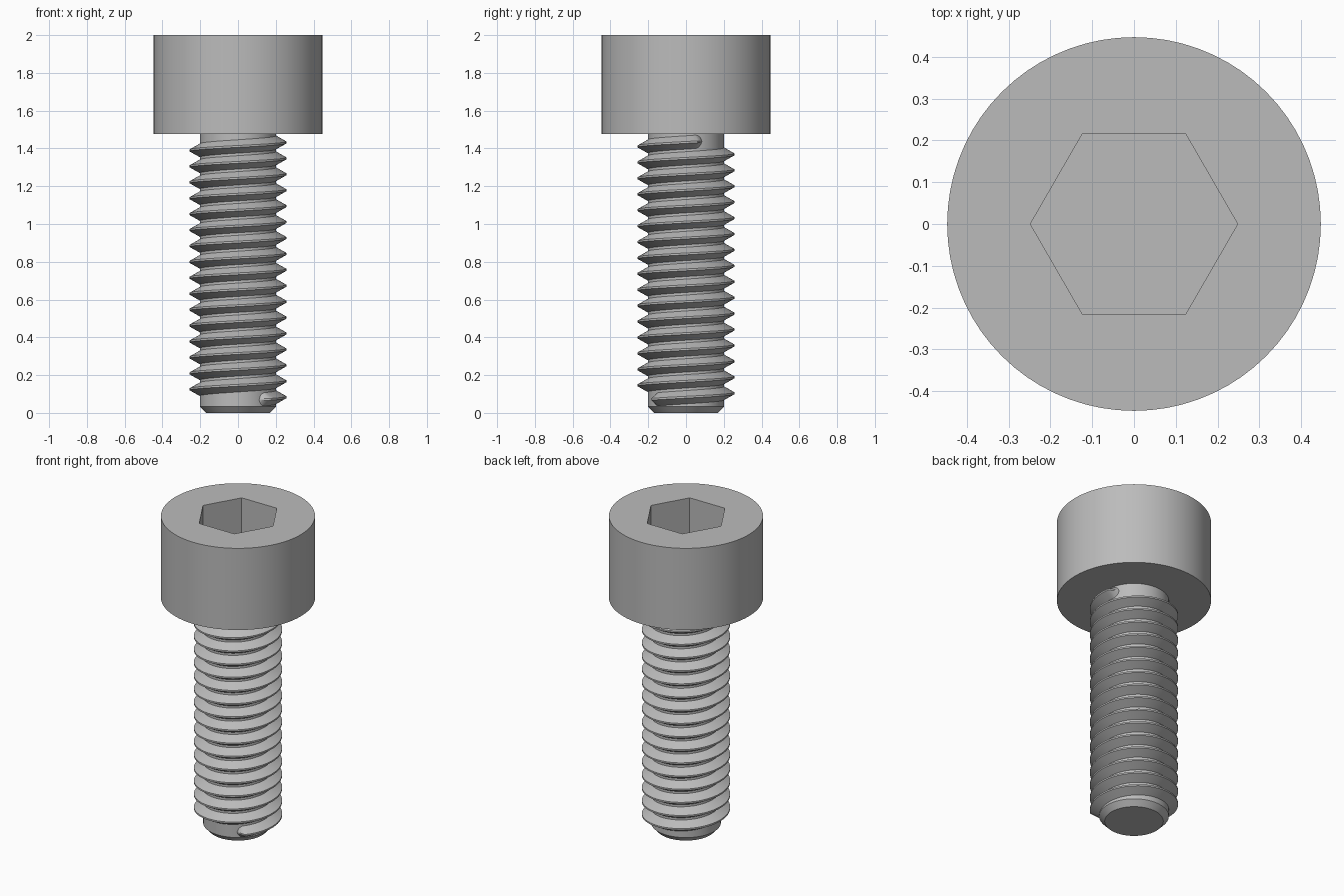
import bpy, bmesh
from math import pi, cos, sin, radians, sqrt

if "Cube" in bpy.data.objects:
    bpy.data.objects.remove(bpy.data.objects["Cube"], do_unlink=True)

steel = bpy.data.materials.new("steel_grey")
steel.use_nodes = True
GREY = (0.5, 0.5, 0.5, 1)
steel.diffuse_color = GREY
steel.node_tree.nodes["Principled BSDF"].inputs["Base Color"].default_value = GREY

SEGMENTS = 72          # a multiple of six, so socket corners fall on points


def skin(name, rings, closed_section=True):
    """Join equal rings of points with quads and cap both ends."""
    bm = bmesh.new()
    loops = [[bm.verts.new(p) for p in ring] for ring in rings]
    n = len(loops[0])
    for a, b in zip(loops, loops[1:]):
        for i in range(n):
            j = (i + 1) % n
            bm.faces.new((a[i], a[j], b[j], b[i]))
    bm.faces.new(loops[0][::-1])
    bm.faces.new(loops[-1])
    bmesh.ops.recalc_face_normals(bm, faces=bm.faces)
    mesh = bpy.data.meshes.new(name)
    bm.to_mesh(mesh)
    bm.free()
    mesh.materials.append(steel)
    obj = bpy.data.objects.new(name, mesh)
    bpy.context.collection.objects.link(obj)
    bpy.ops.object.select_all(action='DESELECT')
    obj.select_set(True)
    bpy.context.view_layer.objects.active = obj
    bpy.ops.object.shade_smooth_by_angle(angle=radians(25))
    return obj


def ring(radius, z, hexagon=False):
    """Circle of points, or the same number of points along a hexagon."""
    points = []
    for i in range(SEGMENTS):
        a = 2 * pi * i / SEGMENTS
        r = radius
        if hexagon:
            r *= cos(pi / 6) / cos(a % (pi / 3) - pi / 6)
        points.append((r * cos(a), r * sin(a), z))
    return points


# Cylindrical head with a hexagonal socket
HEAD_R, HEAD_BASE, TOP = 0.447, 1.477, 2.0
SOCKET_R, SOCKET_DEPTH = 0.248, 0.263
skin("head", [ring(HEAD_R, HEAD_BASE), ring(HEAD_R, TOP),
              ring(SOCKET_R, TOP, True), ring(SOCKET_R, TOP - SOCKET_DEPTH, True)])

# Shank core with a chamfered tip
CORE_R = 0.202
skin("shank", [ring(0.17, 0), ring(CORE_R, 0.034), ring(CORE_R, HEAD_BASE + 0.01)])

# Right-handed helical thread, with half-cone run-outs at both ends
PITCH, CREST_R, Z_START = 0.0843, 0.256, 0.083
HALF_ROOT, HALF_CREST = 0.037, 0.005
FIRST, LAST = radians(-46), 16 * 2 * pi + radians(14)
RUNOUT = HALF_ROOT / CORE_R


def thread_section(t):
    past = max(FIRST - t, t - LAST, 0) / RUNOUT
    width = max(sqrt(max(1 - past * past, 0)), 0.02)
    height = max(1 - past, 0.02)
    z = Z_START + PITCH * t / (2 * pi)
    root = CORE_R - 0.003
    crest = CORE_R + (CREST_R - CORE_R) * height
    profile = [(root, -HALF_ROOT * width), (crest, -HALF_CREST * width),
               (crest, HALF_CREST * width), (root, HALF_ROOT * width)]
    return [(r * cos(t), r * sin(t), z + dz) for r, dz in profile]


steps = 16 * SEGMENTS
ease = [sin(pi / 2 * k / 8) for k in range(9)]
angles = [FIRST - RUNOUT * e for e in reversed(ease)]
angles += [FIRST + (LAST - FIRST) * i / steps for i in range(1, steps)]
angles += [LAST + RUNOUT * e for e in ease]
skin("thread", [thread_section(t) for t in angles])
